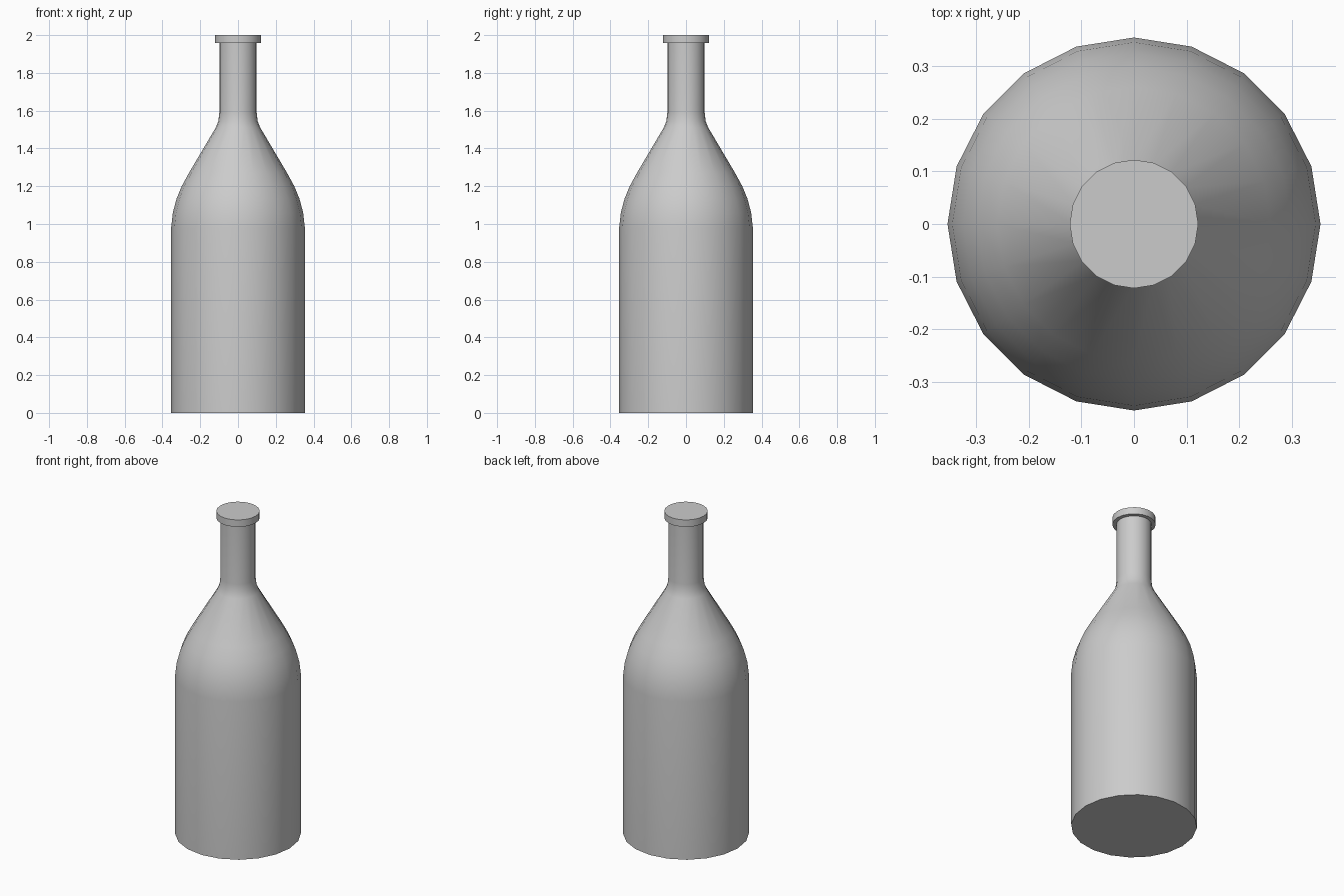
import bpy, bmesh, math

if "Cube" in bpy.data.objects:
    bpy.data.objects.remove(bpy.data.objects["Cube"])

SIDES = 20

def lathe(name, profile):
    """Spin a (radius, height) profile round z and cap both ends."""
    bm = bmesh.new()
    rings = []
    for r, z in profile:
        rings.append([bm.verts.new((r * math.cos(2 * math.pi * i / SIDES),
                                    r * math.sin(2 * math.pi * i / SIDES), z))
                      for i in range(SIDES)])
    for a, b in zip(rings, rings[1:]):
        for i in range(SIDES):
            j = (i + 1) % SIDES
            bm.faces.new((a[i], a[j], b[j], b[i]))
    bm.faces.new(rings[0][::-1])
    bm.faces.new(rings[-1])
    mesh = bpy.data.meshes.new(name)
    bm.to_mesh(mesh)
    bm.free()
    ob = bpy.data.objects.new(name, mesh)
    bpy.context.collection.objects.link(ob)
    bpy.ops.object.select_all(action='DESELECT')
    ob.select_set(True)
    bpy.context.view_layer.objects.active = ob
    bpy.ops.object.shade_smooth_by_angle(angle=math.radians(40))
    return ob

# Bottle: straight body, rounded shoulder, neck and stepped lip
lathe("bottle", [
    (0.354, 0.0), (0.354, 0.98), (0.345, 1.06), (0.325, 1.135),
    (0.298, 1.20), (0.26, 1.27), (0.118, 1.51), (0.104, 1.545),
    (0.099, 1.59), (0.099, 1.957), (0.122, 1.957), (0.122, 2.0),
])
